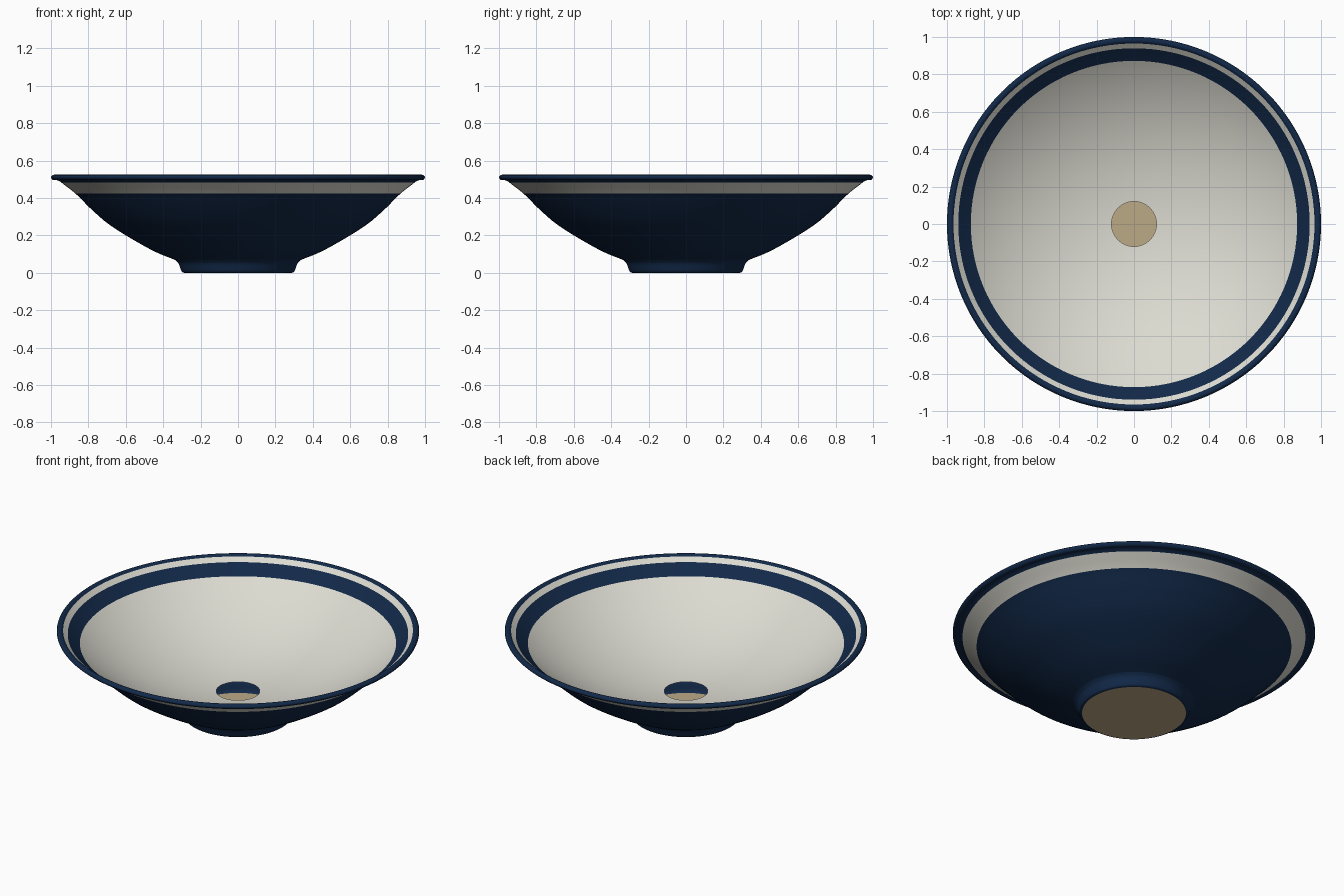
import bpy, bmesh, math
from mathutils import Vector

cube = bpy.data.objects.get("Cube")
if cube:
    bpy.data.objects.remove(cube)

SEGMENTS = 128


def make_material(name, rgb):
    mat = bpy.data.materials.new(name)
    mat.use_nodes = True
    mat.diffuse_color = (*rgb, 1)
    mat.node_tree.nodes["Principled BSDF"].inputs["Base Color"].default_value = (*rgb, 1)
    return mat


navy = make_material("navy glaze", (0.006, 0.022, 0.066))
cream = make_material("cream glaze", (0.72, 0.71, 0.64))
clay = make_material("bare clay", (0.50, 0.40, 0.24))


def smooth_path(points, steps=6):
    """Catmull-Rom curve through the profile points."""
    p = [Vector(q) for q in points]
    p = [2 * p[0] - p[1]] + p + [2 * p[-1] - p[-2]]
    path = []
    for a, b, c, d in zip(p, p[1:], p[2:], p[3:]):
        for i in range(steps):
            t = i / steps
            path.append(0.5 * (2 * b + (c - a) * t + (2 * a - 5 * b + 4 * c - d) * t ** 2
                               + (3 * b - a - 3 * c + d) * t ** 3))
    return path + [p[-2]]


def lathe(name, profile, materials, band=None):
    """Turn a profile about z; faces within the band heights get the second material."""
    bm = bmesh.new()
    rings = []
    for r, z in profile:
        angles = [2 * math.pi * i / SEGMENTS for i in range(SEGMENTS)]
        rings.append([bm.verts.new((r * math.cos(a), r * math.sin(a), z)) for a in angles])
    for low, high in zip(rings, rings[1:]):
        for i in range(SEGMENTS):
            j = (i + 1) % SEGMENTS
            bm.faces.new((low[i], low[j], high[j], high[i]))
    if band:
        for z in band:
            bmesh.ops.bisect_plane(bm, geom=bm.verts[:] + bm.edges[:] + bm.faces[:],
                                   plane_co=(0, 0, z), plane_no=(0, 0, 1), dist=1e-5)
        for f in bm.faces:
            f.material_index = int(band[0] < f.calc_center_median().z < band[1])
    return finish(name, bm, materials)


def finish(name, bm, materials):
    mesh = bpy.data.meshes.new(name)
    bm.to_mesh(mesh)
    bm.free()
    for m in materials:
        mesh.materials.append(m)
    obj = bpy.data.objects.new(name, mesh)
    bpy.context.collection.objects.link(obj)
    bpy.ops.object.select_all(action="DESELECT")
    obj.select_set(True)
    bpy.context.view_layer.objects.active = obj
    bpy.ops.object.shade_smooth_by_angle(angle=math.radians(40))
    return obj


# Foot ring, flaring into the bowl
lathe("foot", smooth_path([(0.287, 0), (0.298, 0.004), (0.305, 0.015),
                           (0.318, 0.05), (0.335, 0.068)], 4), [navy])

# Outer wall with a cream band below the rim
lathe("bowl_outside", smooth_path([(0.335, 0.068), (0.47, 0.126), (0.67, 0.245),
                                   (0.78, 0.336), (0.865, 0.42), (0.95, 0.487)]),
      [navy, cream], (0.423, 0.484))

# Rolled lip
lathe("rim", smooth_path([(0.95, 0.487), (0.967, 0.495), (0.988, 0.496), (1.0, 0.51),
                          (0.99, 0.523), (0.976, 0.523), (0.965, 0.5147)], 4), [navy])

# Inner wall: shallow spherical dish down to the drain opening,
# with a navy band and a thin cream line above it
radius, floor, edge, opening = 1.43, 0.14, 0.965, 0.12
dish = []
for k in range(41):
    r = edge + (opening - edge) * k / 40
    dish.append((r, floor + radius - math.sqrt(radius ** 2 - r ** 2)))
lathe("bowl_inside", dish, [cream, navy], (0.437, 0.492))

# Unglazed base closing the foot
bm = bmesh.new()
bmesh.ops.create_circle(bm, cap_ends=True, segments=SEGMENTS, radius=0.287)
for f in bm.faces:
    if f.normal.z > 0:
        f.normal_flip()
finish("base", bm, [clay])
